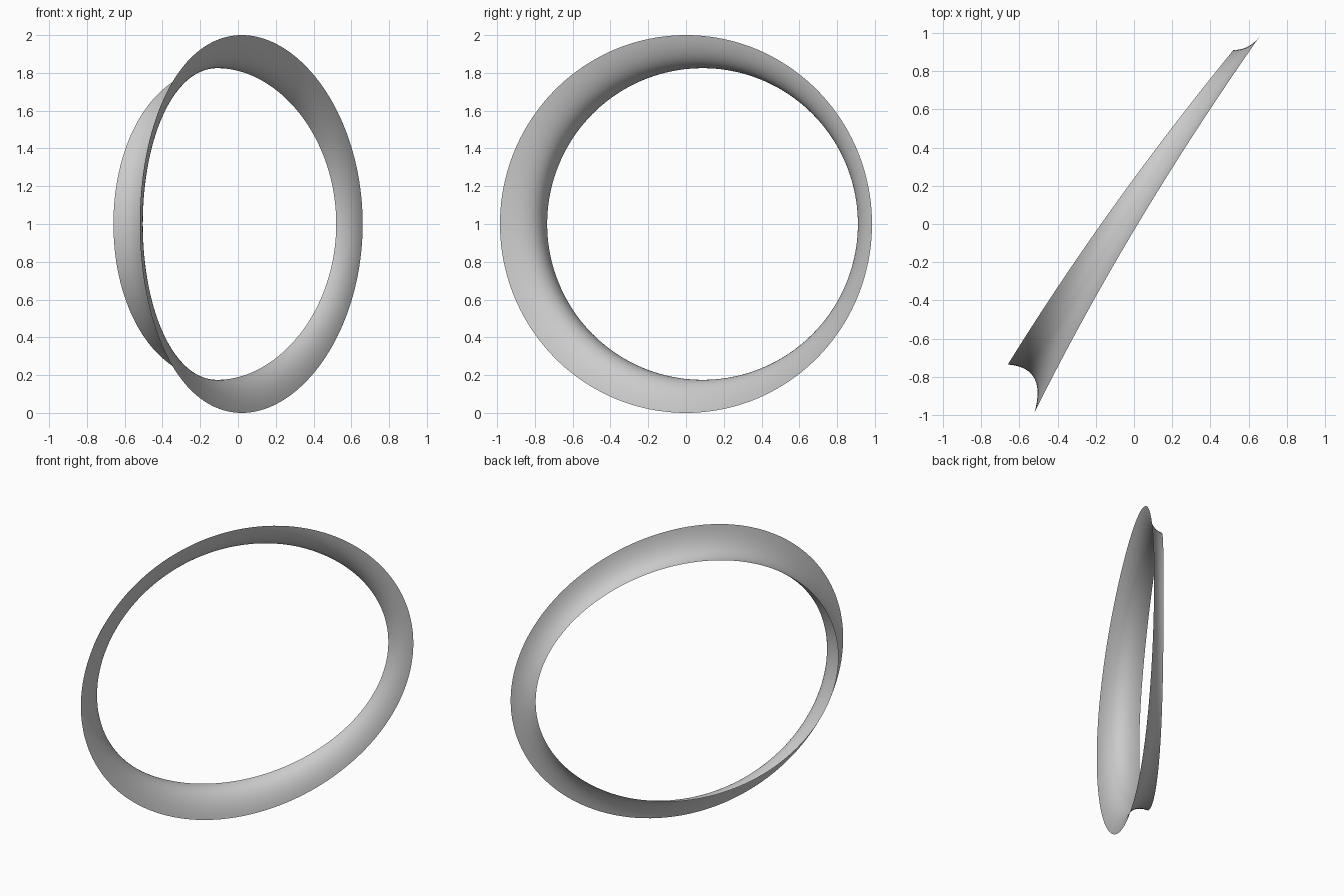
import bpy, bmesh
from math import sin, cos, pi

if "Cube" in bpy.data.objects:
    bpy.data.objects.remove(bpy.data.objects["Cube"])

SEG, STEPS = 160, 20

# Each guide rim: centre x, swing x, bow x, centre y, radius y, radius z
INNER = (-0.07, 0.59, -0.04, 0.0875, 0.8225, 0.825)
MIDDLE = (0.075, 0.53, -0.05, 0.08, 0.83, 0.825)
OUTER = (0.07, 0.59, -0.05, 0.0, 0.985, 1.0)


def rim_point(rim, a):
    cx, sx, bow, cy, ry, rz = rim
    return (cx + sx * cos(a) + bow * sin(a) ** 2, cy + ry * cos(a), 1 + rz * sin(a))


def band_point(a, t):
    # curved cross-section swept between the rims
    w = ((1 - t) ** 2, 2 * t * (1 - t), t * t)
    pts = [rim_point(r, a) for r in (INNER, MIDDLE, OUTER)]
    return [sum(k * p[i] for k, p in zip(w, pts)) for i in range(3)]


# Flared open ring band
bm = bmesh.new()
rows = [[bm.verts.new(band_point(2 * pi * i / SEG, j / STEPS)) for j in range(STEPS + 1)]
        for i in range(SEG)]
for i in range(SEG):
    a, b = rows[i], rows[(i + 1) % SEG]
    for j in range(STEPS):
        bm.faces.new((a[j], a[j + 1], b[j + 1], b[j])).smooth = True
mesh = bpy.data.meshes.new("ring_band")
bm.to_mesh(mesh)
bm.free()
bpy.context.collection.objects.link(bpy.data.objects.new("ring_band", mesh))
